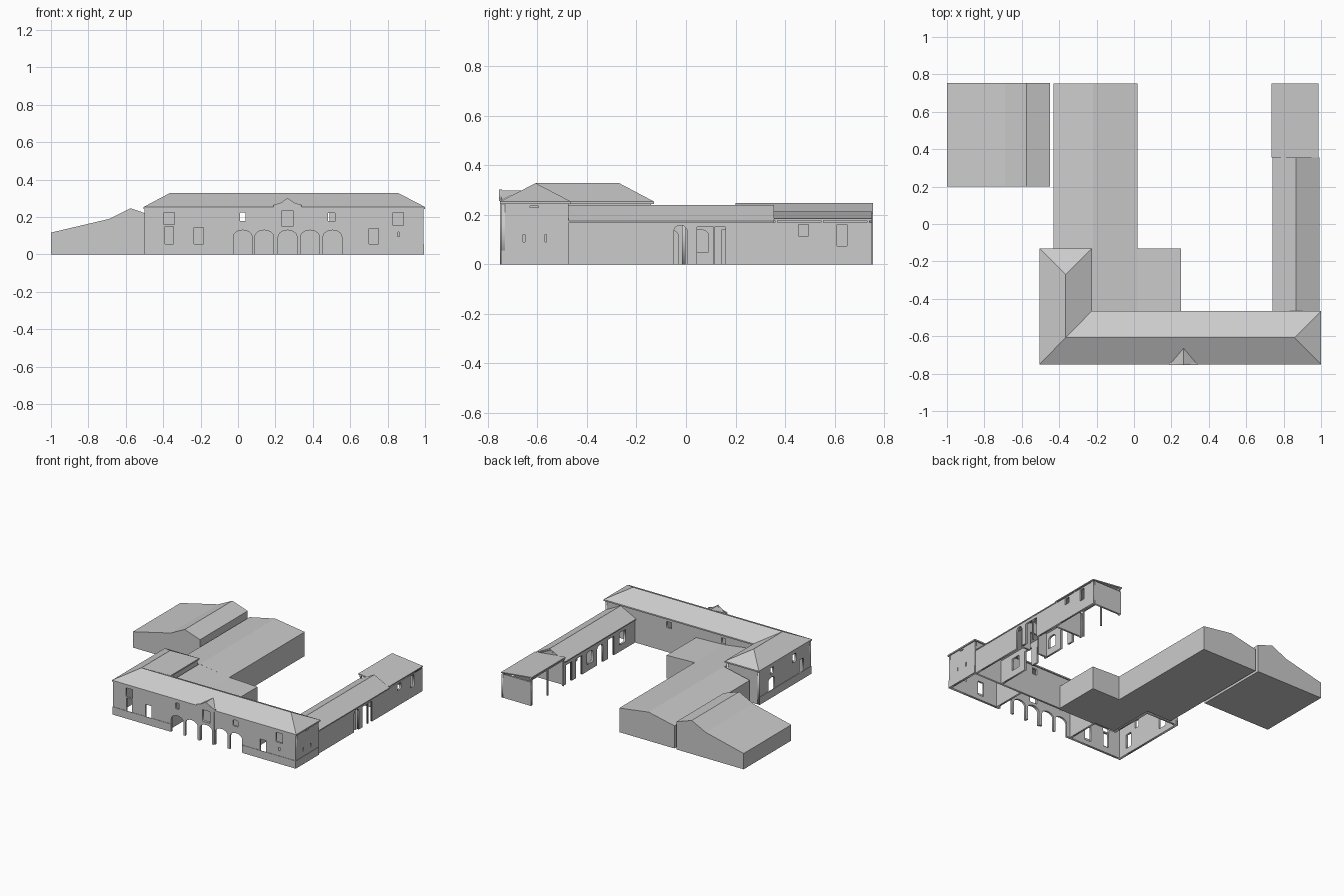
import bpy, bmesh, math
from mathutils import Matrix


def mesh_object(name, verts, faces):
    me = bpy.data.meshes.new(name)
    me.from_pydata(verts, [], faces)
    bm = bmesh.new()
    bm.from_mesh(me)
    bmesh.ops.recalc_face_normals(bm, faces=bm.faces)
    bm.to_mesh(me)
    bm.free()
    ob = bpy.data.objects.new(name, me)
    bpy.context.collection.objects.link(ob)
    return ob


def prism(name, profile, y0, y1):
    """Extrude an x-z profile along y."""
    n = len(profile)
    verts = [(x, y, z) for y in (y0, y1) for x, z in profile]
    faces = [tuple(range(n)), tuple(range(n, 2 * n))]
    faces += [(i, (i + 1) % n, n + (i + 1) % n, n + i) for i in range(n)]
    return mesh_object(name, verts, faces)


def box(name, x0, x1, y0, y1, z0, z1):
    return prism(name, [(x0, z0), (x1, z0), (x1, z1), (x0, z1)], y0, y1)


def opening_outline(u0, u1, z0, z1, rise):
    """Opening from bottom left, over the arch, to bottom right."""
    if not rise:
        return [(u0, z0), (u0, z1), (u1, z1), (u1, z0)]
    c, r = (u0 + u1) / 2, (u1 - u0) / 2
    arc = [(c - r * math.cos(math.pi * i / 10), z1 - rise + rise * math.sin(math.pi * i / 10))
           for i in range(11)]
    return [(u0, z0)] + arc + [(u1, z0)]


def wall(name, axis, pos, u0, u1, h, openings=(), top=(), t=0.014):
    """Wall along axis with its middle plane at pos; doors notch the base, windows are holes."""
    outline = [(u0, 0)]
    for o in sorted(o for o in openings if o[2] == 0):
        outline += opening_outline(*o)
    outline += [(u1, 0), (u1, h)] + list(top) + [(u0, h)]
    loops = [outline] + [opening_outline(*o) for o in openings if o[2] > 0]
    cu = bpy.data.curves.new(name, 'CURVE')
    cu.dimensions = '2D'
    cu.fill_mode = 'BOTH'
    cu.extrude = t / 2
    for pts in loops:
        s = cu.splines.new('POLY')
        s.points.add(len(pts) - 1)
        for p, (u, z) in zip(s.points, pts):
            p.co = (u, z, 0, 1)
        s.use_cyclic_u = True
    tmp = bpy.data.objects.new(name + "_curve", cu)
    bpy.context.collection.objects.link(tmp)
    dg = bpy.context.evaluated_depsgraph_get()
    me = bpy.data.meshes.new_from_object(tmp.evaluated_get(dg))
    bpy.data.objects.remove(tmp)
    if axis == 'x':
        m = Matrix(((1, 0, 0, 0), (0, 0, -1, pos), (0, 1, 0, 0), (0, 0, 0, 1)))
    else:
        m = Matrix(((0, 0, 1, pos), (1, 0, 0, 0), (0, 1, 0, 0), (0, 0, 0, 1)))
    me.transform(m)
    ob = bpy.data.objects.new(name, me)
    bpy.context.collection.objects.link(ob)
    return ob


# main house walls
arches = [(c - 0.05, c + 0.05, 0, 0.13, 0.035) for c in (0.025, 0.14, 0.265, 0.385, 0.505)]
wall("front_wall", 'x', -0.737, -0.5, 0.992, 0.246, arches + [
    (-0.395, -0.34, 0.16, 0.225, 0), (-0.39, -0.345, 0.045, 0.15, 0),
    (-0.235, -0.185, 0.035, 0.145, 0), (0.01, 0.04, 0.18, 0.225, 0.006),
    (0.235, 0.295, 0.15, 0.235, 0), (0.48, 0.52, 0.18, 0.225, 0.006),
    (0.70, 0.75, 0.035, 0.14, 0), (0.83, 0.885, 0.155, 0.225, 0),
    (0.852, 0.864, 0.095, 0.12, 0.005)])
wall("house_right_wall", 'y', 0.985, -0.73, -0.475, 0.246, [
    (-0.657, -0.65, 0.09, 0.12, 0), (-0.57, -0.563, 0.09, 0.12, 0),
    (-0.63, -0.595, 0.23, 0.236, 0)])
wall("house_back_wall", 'x', -0.481, -0.24, 0.978, 0.246,
     [(0.01, 0.04, 0.18, 0.225, 0), (0.45, 0.49, 0.18, 0.225, 0)])
wall("house_left_wall", 'y', -0.493, -0.73, -0.142, 0.246, [
    (-0.32, -0.25, 0.045, 0.15, 0.02), (-0.57, -0.53, 0.16, 0.22, 0),
    (-0.31, -0.27, 0.175, 0.22, 0), (-0.66, -0.61, 0.045, 0.15, 0)])
wall("left_wing_back_wall", 'x', -0.149, -0.486, -0.24, 0.246)
wall("left_wing_inner_wall", 'y', -0.24, -0.488, -0.142, 0.246)
for x in (-0.06, 0.58):
    wall("arcade_partition", 'y', x, -0.73, -0.488, 0.246)

# plinth bands
box("plinth_front_left", -0.503, -0.03, -0.747, -0.743, 0, 0.057)
box("plinth_front_right", 0.56, 0.995, -0.747, -0.743, 0, 0.057)
box("plinth_right", 0.991, 0.995, -0.744, -0.475, 0, 0.057)
box("plinth_left", -0.503, -0.499, -0.744, -0.142, 0, 0.057)

# hipped L-shaped roof with eave band
eave = [(-0.505, -0.75), (1.0, -0.75), (1.0, -0.465), (-0.225, -0.465), (-0.225, -0.13), (-0.505, -0.13)]
verts = [(x, y, z) for z in (0.244, 0.254) for x, y in eave]
verts += [(-0.365, -0.607, 0.328), (0.858, -0.607, 0.328), (-0.365, -0.27, 0.328)]
faces = [(0, 1, 2, 3), (0, 3, 4, 5)] + [(i, (i + 1) % 6, 6 + (i + 1) % 6, 6 + i) for i in range(6)]
faces += [(6, 7, 13, 12), (7, 8, 13), (8, 9, 12, 13), (9, 10, 14, 12), (10, 11, 14), (11, 6, 12, 14)]
mesh_object("house_roof", verts, faces)

# central bay with gable
wall("central_bay", 'x', -0.747, 0.2, 0.33, 0.26,
     [(0.215, 0.315, 0, 0.13, 0.035), (0.235, 0.295, 0.15, 0.235, 0)], [(0.265, 0.29)], t=0.008)
mesh_object("bay_roof", [(0.19, -0.752, 0.255), (0.34, -0.752, 0.255), (0.265, -0.752, 0.298),
                         (0.265, -0.665, 0.298)], [(0, 1, 2), (0, 2, 3), (1, 3, 2), (0, 3, 1)])
prism("bay_gable_trim", [(0.19, 0.255), (0.23, 0.268), (0.265, 0.29), (0.30, 0.268), (0.34, 0.255),
                         (0.34, 0.264), (0.30, 0.277), (0.265, 0.302), (0.23, 0.277), (0.19, 0.264)],
      -0.754, -0.742)

# right wing
wall("wing_outer_wall", 'y', 0.977, -0.475, 0.355, 0.175, [
    (-0.05, 0.005, 0, 0.158, 0.027), (0.045, 0.112, 0, 0.15, 0), (0.116, 0.16, 0, 0.15, 0)])
wall("wing_inner_wall", 'y', 0.755, -0.475, 0.355, 0.175, [
    (0.265, 0.335, 0, 0.14, 0), (0.145, 0.215, 0, 0.14, 0), (0.02, 0.09, 0.05, 0.14, 0.02),
    (-0.1, -0.03, 0, 0.14, 0.03), (-0.23, -0.16, 0, 0.14, 0), (-0.36, -0.29, 0.05, 0.14, 0)])
wall("wing_end_wall", 'x', 0.345, 0.762, 0.97, 0.175, [], [(0.866, 0.225)])
wall("wing_partition", 'x', -0.01, 0.762, 0.97, 0.175, [(0.83, 0.9, 0, 0.14, 0)], [(0.866, 0.225)])
prism("wing_roof", [(0.74, 0.168), (0.866, 0.229), (0.991, 0.168), (0.991, 0.176),
                    (0.866, 0.24), (0.74, 0.176)], -0.475, 0.355)

# open lean-to behind the wing
wall("shed_outer_wall", 'y', 0.977, 0.355, 0.75, 0.17,
     [(0.455, 0.495, 0.115, 0.16, 0), (0.61, 0.65, 0.075, 0.16, 0)])
wall("shed_back_wall", 'x', 0.743, 0.742, 0.97, 0.175)
prism("shed_roof", [(0.735, 0.204), (0.987, 0.178), (0.987, 0.185), (0.735, 0.213)], 0.355, 0.75)
box("shed_beam", 0.742, 0.754, 0.357, 0.748, 0.19, 0.204)
for y in (0.365, 0.55, 0.735):
    box("shed_post", 0.743, 0.753, y - 0.005, y + 0.005, 0, 0.192)
    box("shed_rafter_stub", 0.971, 0.983, y - 0.005, y + 0.005, 0.168, 0.18)

# central rear block and its side extension
prism("rear_block", [(-0.43, 0), (0.02, 0), (0.02, 0.178), (-0.22, 0.212), (-0.43, 0.167)], -0.13, 0.75)
prism("rear_block_link", [(-0.225, 0), (0.25, 0), (0.25, 0.17), (0.02, 0.178), (-0.225, 0.212)], -0.474, -0.13)

# detached barn at back left
prism("barn", [(-1, 0), (-0.45, 0), (-0.45, 0.205), (-0.575, 0.247), (-0.69, 0.19), (-1, 0.117)], 0.2, 0.755)
